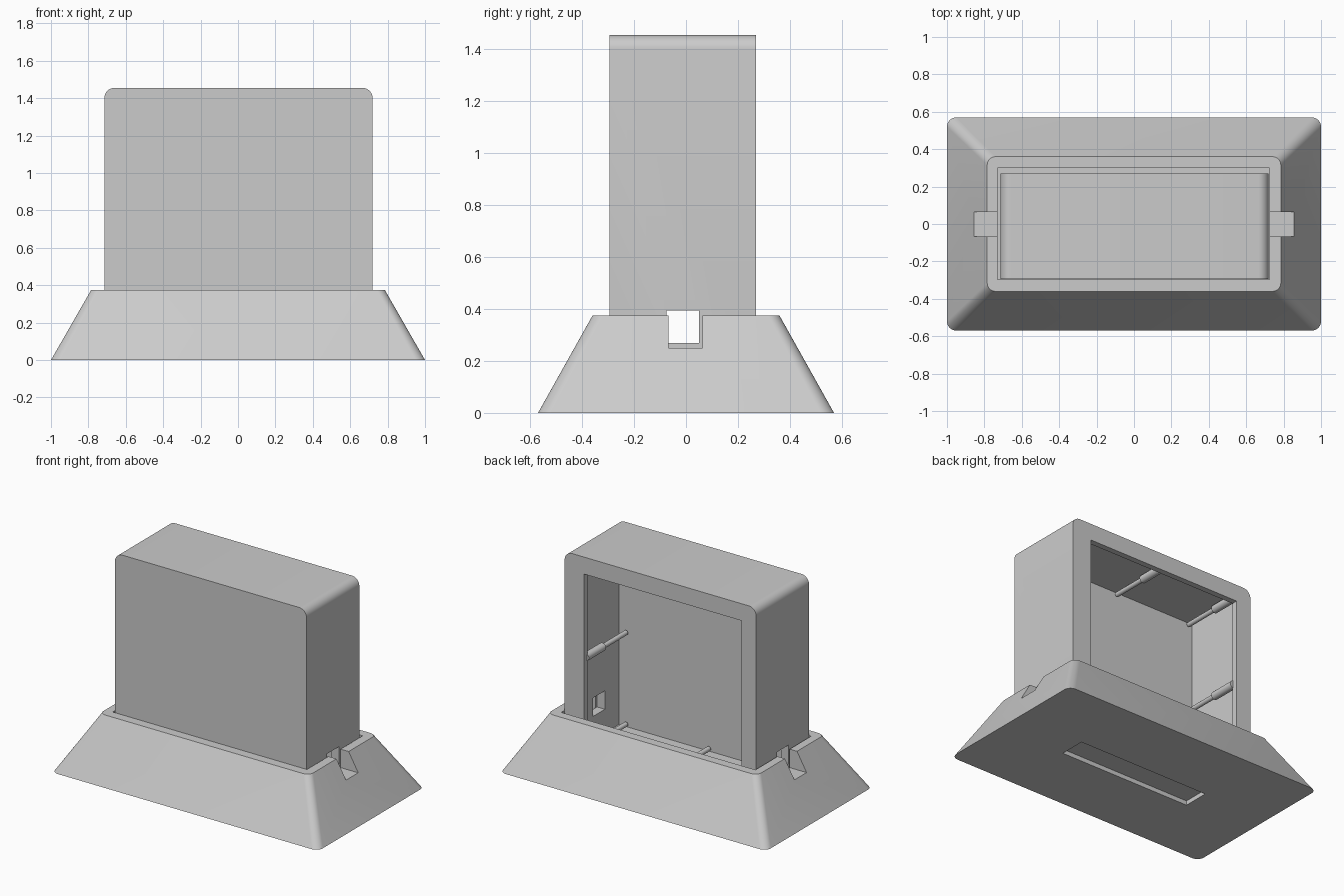
import bpy, bmesh, math
from mathutils import Vector

cube = bpy.data.objects.get("Cube")
if cube:
    bpy.data.objects.remove(cube, do_unlink=True)

grey = bpy.data.materials.new("light grey plastic")
grey.use_nodes = True
grey.diffuse_color = (0.6, 0.6, 0.6, 1)
grey.node_tree.nodes["Principled BSDF"].inputs["Base Color"].default_value = (0.6, 0.6, 0.6, 1)


def rounded_rect(a0, a1, b0, b1, r, steps=8):
    """Counter-clockwise outline with rounded corners."""
    pts = []
    corners = [(a1 - r, b1 - r), (a0 + r, b1 - r), (a0 + r, b0 + r), (a1 - r, b0 + r)]
    for i, (a, b) in enumerate(corners):
        for s in range(steps + 1):
            t = math.pi / 2 * (i + s / steps)
            pts.append((a + r * math.cos(t), b + r * math.sin(t)))
    return pts


def loft(name, lower, upper):
    """Solid between two outlines with the same number of points."""
    bm = bmesh.new()
    low = [bm.verts.new(p) for p in lower]
    top = [bm.verts.new(p) for p in upper]
    bm.faces.new(low)
    bm.faces.new(top)
    for i in range(len(low)):
        j = (i + 1) % len(low)
        bm.faces.new((low[i], low[j], top[j], top[i]))
    bmesh.ops.recalc_face_normals(bm, faces=bm.faces)
    return make(name, bm)


def make(name, bm):
    mesh = bpy.data.meshes.new(name)
    bm.to_mesh(mesh)
    bm.free()
    mesh.materials.append(grey)
    obj = bpy.data.objects.new(name, mesh)
    bpy.context.collection.objects.link(obj)
    return obj


def activate(obj):
    bpy.ops.object.select_all(action='DESELECT')
    obj.select_set(True)
    bpy.context.view_layer.objects.active = obj


def cut(obj, x, y, z):
    """Remove a block given by its x, y and z ranges."""
    bm = bmesh.new()
    bmesh.ops.create_cube(bm, size=1)
    for v in bm.verts:
        v.co = Vector([(lo + hi) / 2 + c * (hi - lo) for c, (lo, hi) in zip(v.co, (x, y, z))])
    cutter = make("cutter", bm)
    cutter.hide_render = True
    mod = obj.modifiers.new("cut", 'BOOLEAN')
    mod.operation, mod.solver, mod.object = 'DIFFERENCE', 'EXACT', cutter
    activate(obj)
    bpy.ops.object.modifier_apply(modifier=mod.name)
    bpy.data.objects.remove(cutter, do_unlink=True)


def smooth(obj):
    activate(obj)
    bpy.ops.object.shade_smooth_by_angle(angle=math.radians(30))


# Sloping stand with a pocket, a cable notch at each end and a shallow slot below
stand = loft("stand",
             [(x, y, 0) for x, y in rounded_rect(-1, 1, -0.57, 0.57, 0.05)],
             [(x, y, 0.375) for x, y in rounded_rect(-0.785, 0.785, -0.36, 0.36, 0.045)])
cut(stand, (-0.73, 0.725), (-0.298, 0.3), (0.06, 0.5))
cut(stand, (-1.1, 1.1), (-0.067, 0.063), (0.25, 0.5))
cut(stand, (-0.5, 0.5), (-0.09, 0.09), (-0.1, 0.03))
smooth(stand)

# Upright case: rounded shell, open at the back behind a narrow lip
outline = rounded_rect(-0.715, 0.72, 0.065, 1.455, 0.055)
case = loft("case", [(x, -0.295, z) for x, z in outline], [(x, 0.27, z) for x, z in outline])
cut(case, (-0.66, 0.66), (-0.225, 0.23), (0.11, 1.41))
cut(case, (-0.604, 0.576), (0.1, 0.4), (0.18, 1.34))
cut(case, (-1, 1), (-0.075, 0.05), (0.27, 0.395))
smooth(case)


# Stepped screw posts reaching forward from the lip
def post(x, z):
    bm = bmesh.new()
    for radius, back, front in ((0.027, 0.235, 0.05), (0.016, 0.06, -0.2)):
        ring = bmesh.ops.create_cone(bm, cap_ends=True, segments=20, radius1=radius,
                                     radius2=radius, depth=back - front)["verts"]
        for v in ring:
            v.co = Vector((x + v.co.x, (back + front) / 2 + v.co.z, z + v.co.y))
    bmesh.ops.recalc_face_normals(bm, faces=bm.faces)
    smooth(make("screw_post", bm))


for px in (-0.61, -0.03, 0.59):
    for pz in (0.14, 0.76, 1.38):
        if (px, pz) != (-0.03, 0.76):
            post(px, pz)
